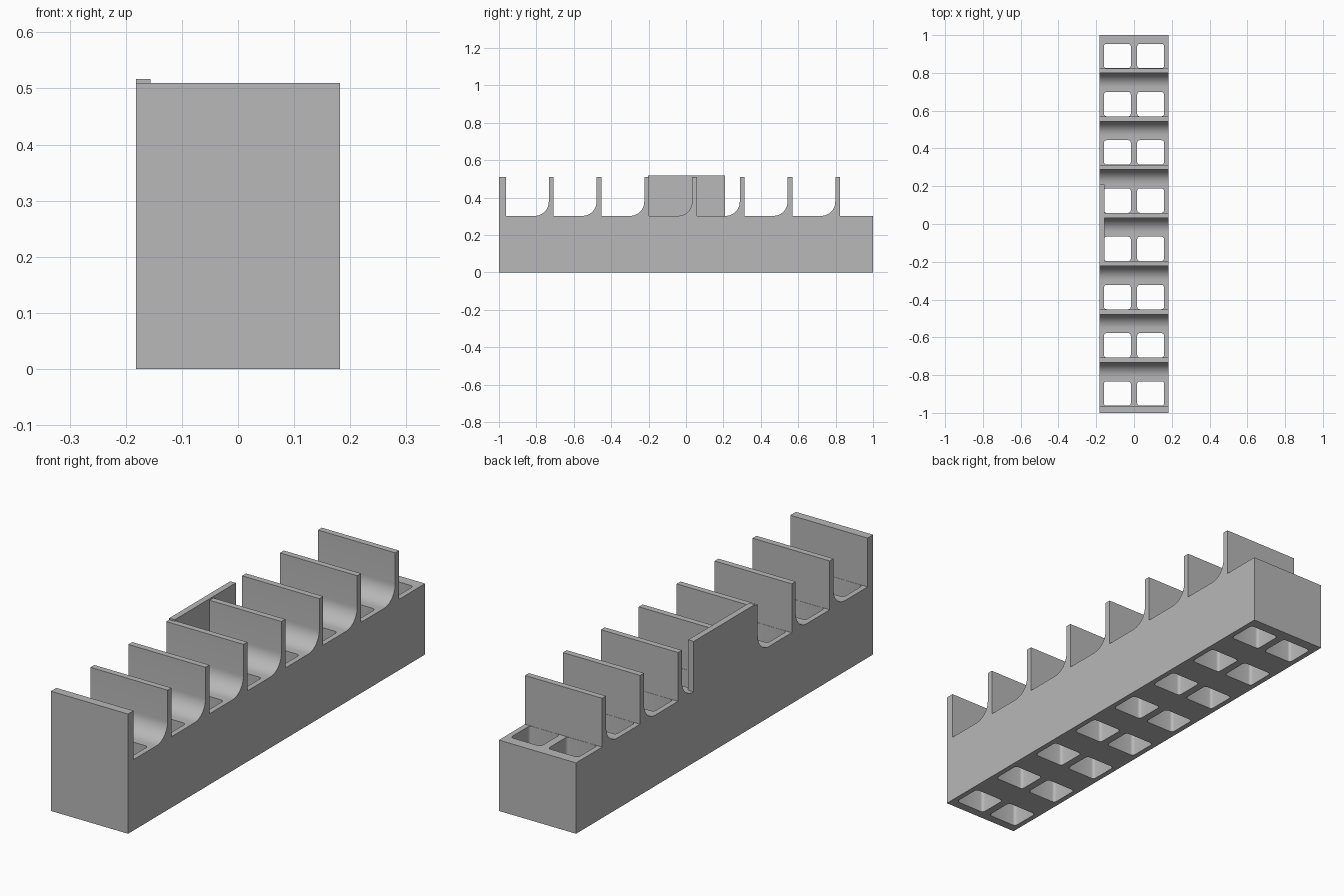
import bpy
import bmesh
import math

if "Cube" in bpy.data.objects:
    bpy.data.objects.remove(bpy.data.objects["Cube"])

HALF_W, FLOOR, TOP = 0.182, 0.302, 0.51
PITCH, WALL, FILLET = 0.2553, 0.026, 0.075
FIRST_BACK = -0.963          # rear face of the front wall
BAYS = 8

grey = bpy.data.materials.new("plain grey")
grey.use_nodes = True
colour = (0.48, 0.48, 0.48, 1)
grey.diffuse_color = colour
grey.node_tree.nodes["Principled BSDF"].inputs["Base Color"].default_value = colour


def make_object(name, bm):
    bmesh.ops.recalc_face_normals(bm, faces=bm.faces)
    mesh = bpy.data.meshes.new(name)
    bm.to_mesh(mesh)
    bm.free()
    obj = bpy.data.objects.new(name, mesh)
    bpy.context.collection.objects.link(obj)
    mesh.materials.append(grey)
    return obj


def add_box(bm, x, y, z, corner=0):
    """Box from three (low, high) ranges, optionally with rounded upright edges."""
    verts = bmesh.ops.create_cube(bm, size=1)["verts"]
    for v in verts:
        v.co = [(r[0] + r[1]) / 2 + c * (r[1] - r[0]) for r, c in zip((x, y, z), v.co)]
    if corner:
        edges = {e for v in verts for e in v.link_edges
                 if abs(e.verts[0].co.z - e.verts[1].co.z) > 0.1}
        bmesh.ops.bevel(bm, geom=list(edges), offset=corner, segments=4,
                        profile=0.5, affect='EDGES')


# Side profile: front wall, then a filleted divider at the end of every bay
profile = [(-1, 0), (-1, TOP), (FIRST_BACK, TOP), (FIRST_BACK, FLOOR)]
for k in range(1, BAYS):
    back = FIRST_BACK + k * PITCH
    front = back - WALL
    for i in range(13):
        a = math.pi / 2 * i / 12
        profile.append((front - FILLET + FILLET * math.sin(a),
                        FLOOR + FILLET - FILLET * math.cos(a)))
    profile += [(front, TOP), (back, TOP), (back, FLOOR)]
profile += [(1, FLOOR), (1, 0)]

bm = bmesh.new()
side = bm.faces.new([bm.verts.new((-HALF_W, y, z)) for y, z in profile])
extruded = bmesh.ops.extrude_face_region(bm, geom=[side])["geom"]
bmesh.ops.translate(bm, vec=(2 * HALF_W, 0, 0),
                    verts=[g for g in extruded if isinstance(g, bmesh.types.BMVert)])
rack = make_object("divided_rack", bm)

# Pair of rounded wells through the floor of each bay
bm = bmesh.new()
for k in range(BAYS):
    y = FIRST_BACK + k * PITCH + 0.001
    for x in ((-0.159, -0.017), (0.017, 0.159)):
        add_box(bm, x, (y, y + 0.129), (-0.1, 0.45), 0.013)
cutter = make_object("well_cutter", bm)
cutter.hide_render = True
cutter.hide_viewport = True

cut = rack.modifiers.new("wells", 'BOOLEAN')
cut.operation = 'DIFFERENCE'
cut.solver = 'EXACT'
cut.object = cutter
bpy.context.view_layer.update()
mesh = bpy.data.meshes.new_from_object(
    rack.evaluated_get(bpy.context.evaluated_depsgraph_get()))
rack.modifiers.clear()
rack.data = mesh
bpy.data.objects.remove(cutter)

# Label plate along one side, closing two bays
bm = bmesh.new()
add_box(bm, (-HALF_W, -0.156), (-0.203, 0.208), (FLOOR, 0.517))
make_object("side_plate", bm)

# Smooth fillets and well corners, crisp edges elsewhere
bpy.ops.object.select_all(action='DESELECT')
rack.select_set(True)
bpy.context.view_layer.objects.active = rack
bpy.ops.object.shade_smooth_by_angle(angle=math.radians(30))
